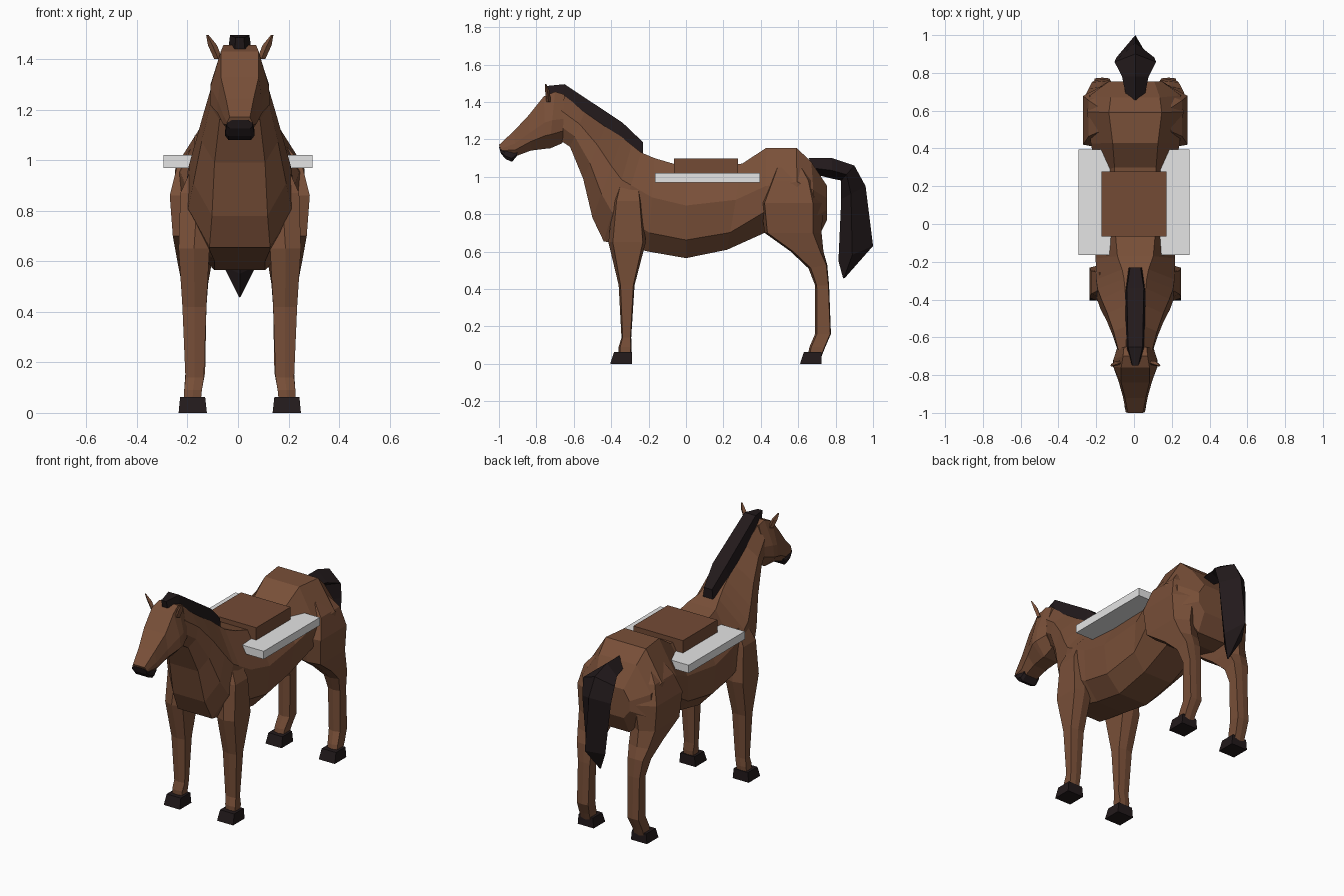
import bpy, bmesh
from mathutils import Vector


def material(name, rgb):
    m = bpy.data.materials.new(name)
    m.diffuse_color = (*rgb, 1.0)
    return m


COAT = material("chestnut coat", (0.190, 0.079, 0.040))
DARK = material("dark hair and hoof", (0.016, 0.010, 0.011))
SADDLE = material("saddle leather", (0.172, 0.070, 0.036))
GREY = material("light grey", (0.78, 0.78, 0.78))
SHIFT = 0.007  # the animal stands slightly right of the plate's centre


def loft(name, rings, mat, shift=SHIFT):
    """Skin equal-length rings of points and cap both ends."""
    bm = bmesh.new()
    rows = [[bm.verts.new((p[0] + shift, p[1], p[2])) for p in ring] for ring in rings]
    n = len(rows[0])
    for a, b in zip(rows, rows[1:]):
        for i in range(n):
            j = (i + 1) % n
            bm.faces.new((a[i], a[j], b[j], b[i]))
    bm.faces.new(rows[0])
    bm.faces.new(rows[-1])
    bmesh.ops.recalc_face_normals(bm, faces=bm.faces)
    mesh = bpy.data.meshes.new(name)
    bm.to_mesh(mesh)
    bm.free()
    mesh.materials.append(mat)
    ob = bpy.data.objects.new(name, mesh)
    bpy.context.collection.objects.link(ob)
    return ob


def section(yt, zt, yb, zb, wt, wm, wb, f1=0.36, f2=0.70, low=1.02):
    """Eight-sided section between a top and a bottom point."""
    top, bot = Vector((0, yt, zt)), Vector((0, yb, zb))
    right = [(wt, 0.0), (wm, f1), (wm * low, f2), (wb, 1.0)]
    pts = [top.lerp(bot, f) + Vector((w, 0, 0)) for w, f in right]
    return pts + [Vector((-p.x, p.y, p.z)) for p in reversed(pts)]


def diamond(yt, zt, yb, zb, w):
    """Four-sided section with a ridge on the outside."""
    ym, zm = yt * 0.4 + yb * 0.6, zt * 0.4 + zb * 0.6
    return [(0, yt, zt), (w, ym, zm), (0, yb, zb), (-w, ym, zm)]


def limb(z, y0, y1, x0, x1, side, front=0.12, back=0.08, tilt=0.0):
    """Six-sided limb section with a slight ridge at front and back."""
    d, xm = y1 - y0, (x0 + x1) / 2
    pts = [(xm, y0), (x1, y0 + front * d), (x1, y1 - back * d),
           (xm, y1), (x0, y1 - back * d), (x0, y0 + front * d)]
    return [(side * x, y, z + tilt * (y - y0)) for x, y in pts]


def box(name, lo, hi, mat):
    ring = [(lo[0], lo[1]), (hi[0], lo[1]), (hi[0], hi[1]), (lo[0], hi[1])]
    return loft(name, [[(x, y, z) for x, y in ring] for z in (lo[2], hi[2])], mat, 0)


# Trunk and neck, from rump to throat
loft("body_and_neck", [section(*s) for s in (
    (0.755, 0.95, 0.755, 0.77, 0.10, 0.14, 0.10),
    (0.67, 1.08, 0.70, 0.66, 0.13, 0.24, 0.10),
    (0.59, 1.155, 0.60, 0.65, 0.14, 0.255, 0.10),
    (0.43, 1.155, 0.42, 0.70, 0.12, 0.235, 0.10, 0.45, 0.75, 0.98),
    (0.30, 1.07, 0.22, 0.61, 0.11, 0.205, 0.10, 0.42, 0.80, 0.92),
    (0.00, 1.05, 0.00, 0.565, 0.11, 0.215, 0.10, 0.42, 0.80, 0.90),
    (-0.17, 1.10, -0.20, 0.60, 0.095, 0.21, 0.10, 0.42, 0.80, 0.92),
    (-0.24, 1.13, -0.39, 0.645, 0.07, 0.207, 0.12),
    (-0.29, 1.17, -0.44, 0.655, 0.06, 0.20, 0.12),
    (-0.34, 1.21, -0.50, 0.78, 0.055, 0.18, 0.11),
    (-0.43, 1.27, -0.55, 0.99, 0.05, 0.148, 0.10),
    (-0.54, 1.35, -0.62, 1.16, 0.045, 0.115, 0.08),
    (-0.66, 1.44, -0.68, 1.20, 0.05, 0.09, 0.05),
)], COAT)

# Head, from poll to nose
loft("head", [section(*s, 0.5, 0.75) for s in (
    (-0.65, 1.44, -0.66, 1.18, 0.06, 0.095, 0.05),
    (-0.70, 1.455, -0.73, 1.15, 0.065, 0.115, 0.05),
    (-0.76, 1.43, -0.75, 1.15, 0.075, 0.116, 0.05),
    (-0.84, 1.33, -0.83, 1.14, 0.075, 0.087, 0.045),
    (-0.92, 1.245, -0.91, 1.11, 0.055, 0.065, 0.04),
    (-1.00, 1.17, -0.985, 1.13, 0.04, 0.050, 0.045),
)], COAT)

# Dark lips and nostrils
loft("muzzle", [section(*s) for s in (
    (-0.90, 1.14, -0.905, 1.11, 0.04, 0.055, 0.04),
    (-0.935, 1.14, -0.93, 1.08, 0.05, 0.058, 0.045),
    (-0.97, 1.15, -0.965, 1.095, 0.05, 0.056, 0.045),
    (-1.00, 1.16, -0.99, 1.125, 0.03, 0.050, 0.04),
)], DARK)

# Mane along the crest
loft("mane", [[(w * 0.8, yt, zt), (w, yb, zb), (-w, yb, zb), (-w * 0.8, yt, zt)]
              for yt, zt, yb, zb, w in (
    (-0.75, 1.485, -0.74, 1.44, 0.02),
    (-0.65, 1.495, -0.66, 1.42, 0.048),
    (-0.34, 1.29, -0.37, 1.21, 0.056),
    (-0.23, 1.185, -0.23, 1.12, 0.035))], DARK)

# Tail, ending in a point
loft("tail", [diamond(*s) for s in (
    (0.655, 1.10, 0.70, 1.01, 0.05),
    (0.78, 1.10, 0.78, 0.99, 0.07),
    (0.90, 1.06, 0.83, 0.98, 0.11),
    (0.96, 0.95, 0.83, 0.88, 0.10),
    (1.00, 0.63, 0.815, 0.55, 0.065),
    (0.85, 0.46, 0.84, 0.457, 0.003))], DARK)

for side, label in ((1, "right"), (-1, "left")):
    # Foreleg with shoulder
    loft("front_leg_" + label, [limb(z, a, b, c, d, side) for z, a, b, c, d in (
        (0.04, -0.36, -0.295, 0.155, 0.22),
        (0.09, -0.36, -0.29, 0.15, 0.22),
        (0.14, -0.345, -0.293, 0.142, 0.215),
        (0.42, -0.36, -0.275, 0.132, 0.227),
        (0.65, -0.415, -0.215, 0.12, 0.242),
        (0.87, -0.39, -0.235, 0.10, 0.235),
        (0.97, -0.36, -0.25, 0.09, 0.19))], COAT)
    # Hind leg with haunch
    loft("hind_leg_" + label, [limb(z, a, b, c, d, side, f, k, t)
                               for z, a, b, c, d, f, k, t in (
        (0.04, 0.65, 0.725, 0.155, 0.22, 0.12, 0.05, 0),
        (0.09, 0.66, 0.745, 0.15, 0.22, 0.12, 0.05, 0),
        (0.16, 0.69, 0.775, 0.137, 0.215, 0.12, 0.05, 0),
        (0.42, 0.69, 0.765, 0.132, 0.215, 0.12, 0.05, 0),
        (0.51, 0.655, 0.755, 0.125, 0.23, 0.12, 0.05, 0.2),
        (0.60, 0.56, 0.735, 0.11, 0.247, 0.08, 0.1, 0),
        (0.70, 0.42, 0.725, 0.10, 0.265, 0.05, 0.15, 0),
        (0.86, 0.40, 0.735, 0.06, 0.277, 0.06, 0.17, 0),
        (0.98, 0.45, 0.69, 0.05, 0.247, 0.06, 0.15, 0),
        (1.05, 0.48, 0.64, 0.04, 0.19, 0.06, 0.15, 0))], COAT)
    # Hooves
    for leg, y0 in (("front", -0.405), ("hind", 0.61)):
        loft(f"{leg}_hoof_{label}", [
            [(side * x, y, z) for x, y in (
                (a, y0 + f), (b, y0 + f), (b, y0 + 0.115), (a, y0 + 0.115))]
            for z, a, b, f in ((0, 0.130, 0.242, 0), (0.063, 0.137, 0.236, 0.02))], DARK)
    # Ear
    loft("ear_" + label, [[(side * (x + dx), y + dy, z) for dx, dy in
                           ((-w, 0), (0, -w * 0.7), (w, 0), (0, w * 0.7))]
                          for x, y, z, w in ((0.085, -0.735, 1.40, 0.016),
                                             (0.108, -0.74, 1.455, 0.018),
                                             (0.128, -0.75, 1.495, 0.005))], COAT)

# Saddle block and the flat plate beneath it
box("saddle", (-0.173, -0.065, 1.02), (0.173, 0.278, 1.098), SADDLE)
box("saddle_plate", (-0.295, -0.165, 0.97), (0.295, 0.395, 1.02), GREY)
